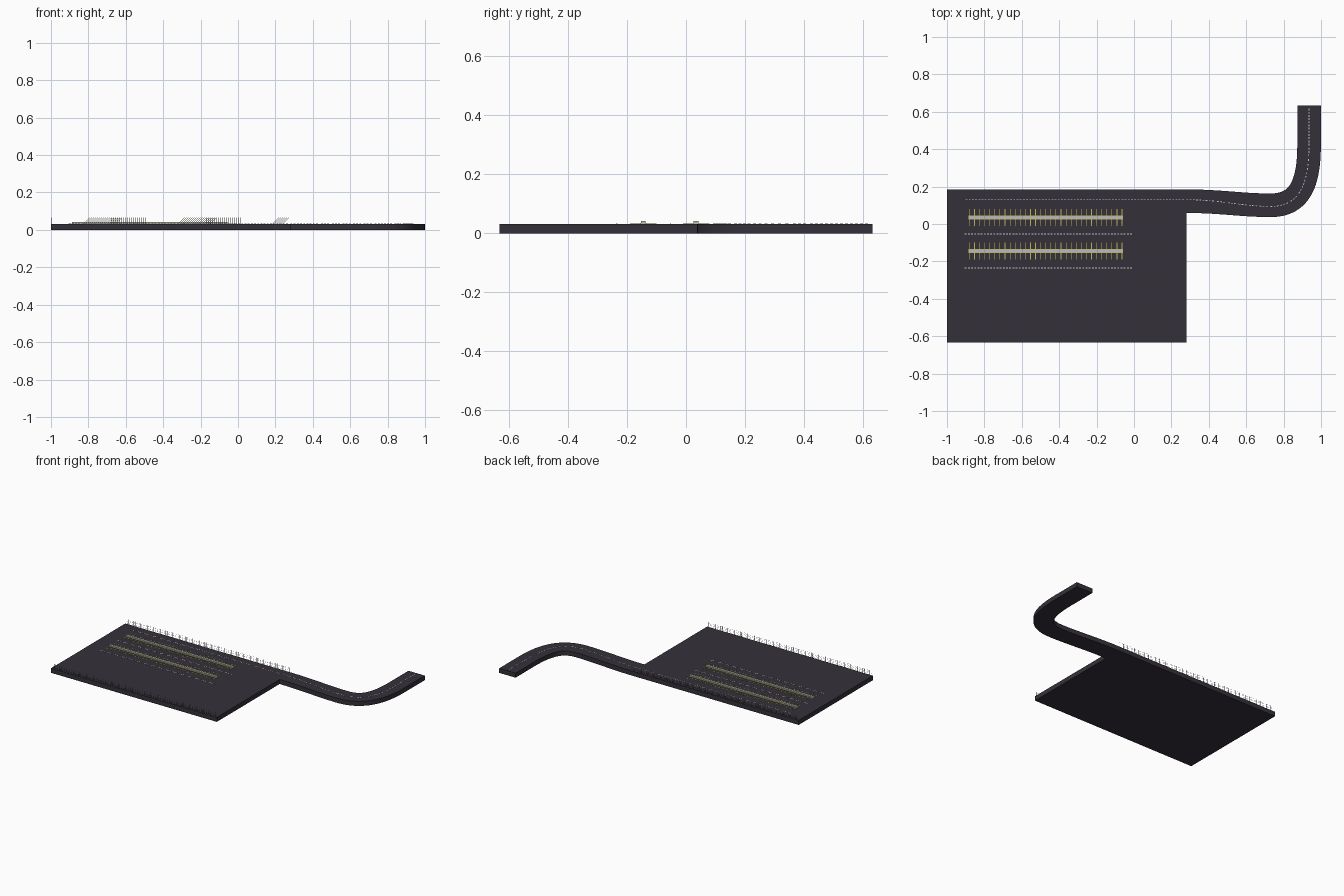
import bpy, bmesh, math
from mathutils import Vector, geometry

if "Cube" in bpy.data.objects:
    bpy.data.objects.remove(bpy.data.objects["Cube"])

TOP = 0.032          # upper surface of the paving
HALF = 0.063         # half width of the road


def material(name, rgb):
    m = bpy.data.materials.new(name)
    m.diffuse_color = (*rgb, 1)
    m.use_nodes = True
    m.node_tree.nodes["Principled BSDF"].inputs["Base Color"].default_value = m.diffuse_color
    return m


ASPHALT = material("asphalt", (0.036, 0.03, 0.042))
WHITE = material("white_paint", (0.75, 0.75, 0.72))
YELLOW = material("yellow_paint", (0.55, 0.5, 0.08))
CONCRETE = material("concrete", (0.5, 0.5, 0.5))
WIRE = material("wire", (0.2, 0.2, 0.2))


def finish(name, bm, mat):
    bmesh.ops.recalc_face_normals(bm, faces=bm.faces)
    me = bpy.data.meshes.new(name)
    bm.to_mesh(me)
    bm.free()
    me.materials.append(mat)
    ob = bpy.data.objects.new(name, me)
    bpy.context.collection.objects.link(ob)
    return ob


def prism(bm, pts, z0, z1):
    """Extrude a flat outline from z0 to z1."""
    f = bm.faces.new([bm.verts.new((p[0], p[1], z0)) for p in pts])
    r = bmesh.ops.extrude_face_region(bm, geom=[f])
    vs = [g for g in r["geom"] if isinstance(g, bmesh.types.BMVert)]
    bmesh.ops.translate(bm, verts=vs, vec=(0, 0, z1 - z0))


def box(bm, x0, x1, y0, y1, z0, z1):
    prism(bm, [(x0, y0), (x1, y0), (x1, y1), (x0, y1)], z0, z1)


def road_path(start_y, mid_y):
    a = [Vector(p) for p in ((0.28, start_y), (0.46, start_y), (0.58, mid_y), (0.73, mid_y))]
    b = [Vector(p) for p in ((0.73, mid_y), (0.87, mid_y), (0.936, 0.19), (0.936, 0.42))]
    return (geometry.interpolate_bezier(*a, 16)
            + geometry.interpolate_bezier(*b, 24)[1:] + [Vector((0.936, 0.633))])


def dashes(bm, path, dash=0.01, gap=0.007, width=0.004):
    """Lay short painted strips along a polyline."""
    s = 0.0
    for p, q in zip(path, path[1:]):
        p, q = Vector(p[:2]), Vector(q[:2])
        length = (q - p).length
        d = (q - p).normalized()
        n = Vector((-d.y, d.x)) * width / 2
        while s + dash <= length:
            a, b = p + d * s, p + d * (s + dash)
            prism(bm, [a - n, b - n, b + n, a + n], TOP - 0.001, TOP + 0.001)
            s += dash + gap
        s = max(0.0, s - length)


# Parking lot slab
bm = bmesh.new()
box(bm, -1, 0.28, -0.633, 0.185, 0, TOP)
finish("parking_slab", bm, ASPHALT)

# Curved access road
path = road_path(0.122, 0.1)
left, right = [], []
for i, p in enumerate(path):
    t = (path[min(i + 1, len(path) - 1)] - path[max(i - 1, 0)]).normalized()
    if i in (0, len(path) - 1):
        t = Vector((1, 0)) if i == 0 else Vector((0, 1))
    n = Vector((-t.y, t.x)) * HALF
    left.append(p + n)
    right.append(p - n)
bm = bmesh.new()
rings = [[bm.verts.new((c[0], c[1], z)) for c, z in ((l, 0), (r, 0), (r, TOP), (l, TOP))]
         for l, r in zip(left, right)]
for a, b in zip(rings, rings[1:]):
    for k in range(4):
        bm.faces.new((a[k], a[(k + 1) % 4], b[(k + 1) % 4], b[k]))
bm.faces.new(rings[0])
bm.faces.new(rings[-1])
finish("access_road", bm, ASPHALT)

# Dashed lane lines
bm = bmesh.new()
dashes(bm, [Vector((-0.9, 0.13))] + road_path(0.13, 0.094))
for y in (-0.053, -0.235):
    dashes(bm, [(-0.905, y), (0.0, y)])
finish("lane_dashes", bm, WHITE)

# Two rows of stalls, each with a concrete divider
for name, y in (("back", 0.034), ("front", -0.145)):
    bm = bmesh.new()
    box(bm, -0.888, -0.055, y - 0.008, y + 0.008, TOP - 0.001, 0.042)
    finish(name + "_divider", bm, CONCRETE)
    bm = bmesh.new()
    box(bm, -0.885, -0.058, y - 0.011, y + 0.011, TOP - 0.001, 0.0345)
    for i in range(31):
        x = -0.88 + i * 0.0272
        box(bm, x - 0.0017, x + 0.0017, y - 0.045, y + 0.045, TOP - 0.001, 0.0335)
    finish(name + "_stall_lines", bm, YELLOW)

# Fine wire fences along the two long edges
for name, y in (("back", 0.184), ("front", -0.632)):
    bm = bmesh.new()
    z0, z1, w = TOP, 0.066, 0.0005
    for lean in (0, z1 - z0):
        for i in range(119):
            x = -0.998 + i * 0.01075
            if x + lean > 0.28:
                continue
            bm.faces.new([bm.verts.new(v) for v in (
                (x - w, y, z0), (x + w, y, z0), (x + lean + w, y, z1), (x + lean - w, y, z1))])
    finish(name + "_fence", bm, WIRE)
